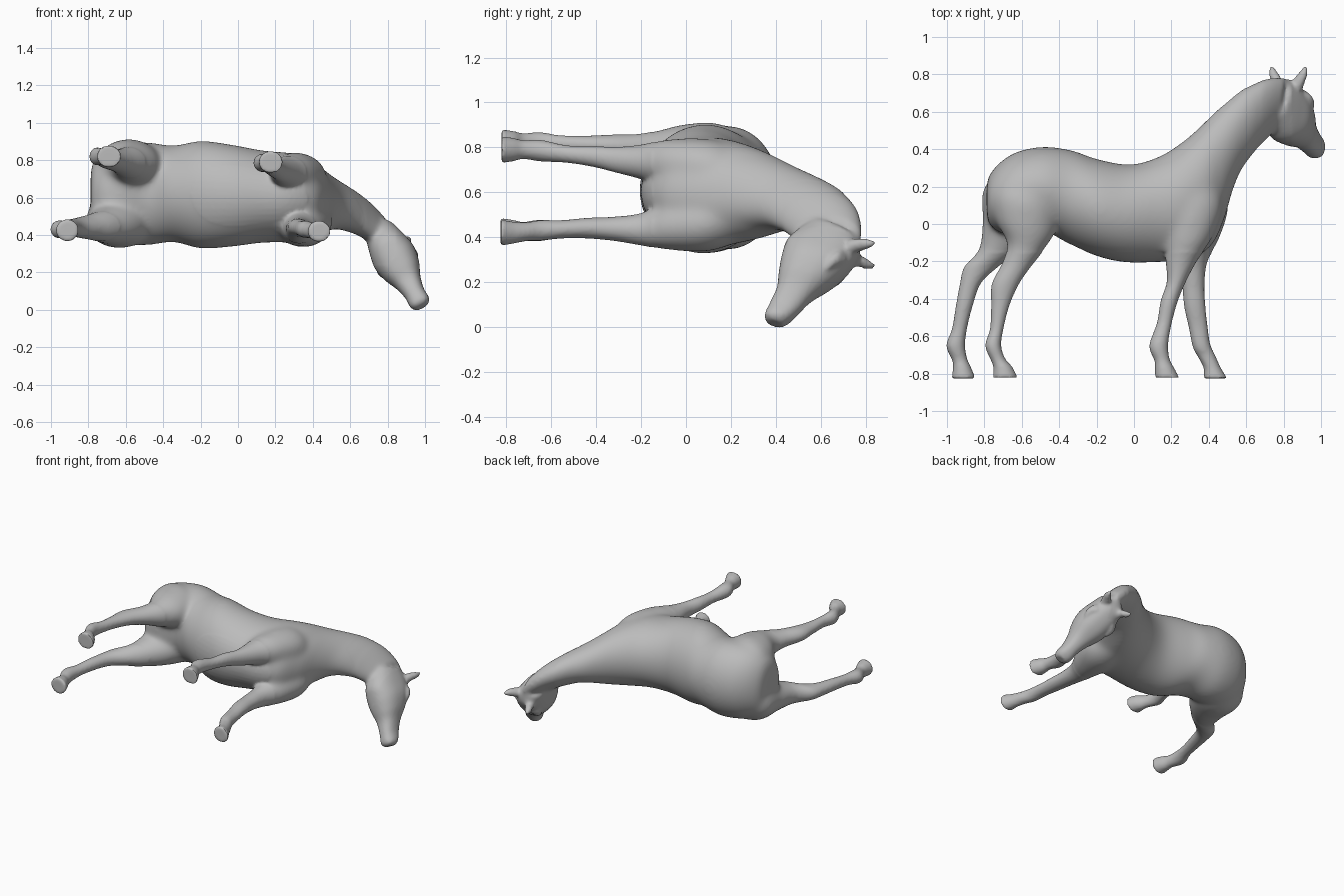
import bpy, bmesh, math
from mathutils import Vector

cube = bpy.data.objects.get("Cube")
if cube:
    bpy.data.objects.remove(cube, do_unlink=True)

grey = bpy.data.materials.new("plain_grey")
grey.use_nodes = True
COL = (0.5, 0.5, 0.5, 1)
grey.diffuse_color = COL
grey.node_tree.nodes["Principled BSDF"].inputs["Base Color"].default_value = COL
grey.node_tree.nodes["Principled BSDF"].inputs["Roughness"].default_value = 0.7

SIDES, STEPS = 48, 6
Z = Vector((0, 0, 1))


def spline(p0, p1, p2, p3, t):
    return 0.5 * (2 * p1 + (p2 - p0) * t + (2 * p0 - 5 * p1 + 4 * p2 - p3) * t * t
                  + (3 * p1 - p0 - 3 * p2 + p3) * t ** 3)


def loft(name, rings, lateral=Z, power=1.0):
    """Skin over oval rings, each given as (edge point, opposite edge point, half width)."""
    fine, n = [], len(rings)
    for i in range(n - 1):
        q = [rings[max(0, min(n - 1, i + k))] for k in (-1, 0, 1, 2)]
        for s in range(STEPS):
            fine.append([spline(*(r[k] for r in q), s / STEPS) for k in range(3)])
    fine.append(rings[-1])
    # A power below one makes the oval squarer
    oval = []
    for k in range(SIDES):
        t = 2 * math.pi * k / SIDES
        oval.append([math.copysign(abs(f) ** power, f) for f in (math.cos(t), math.sin(t))])
    bm = bmesh.new()
    loops = []
    for a, b, w in fine:
        c, h = (a + b) / 2, (a - b) / 2
        loops.append([bm.verts.new(c + h * u + lateral * w * v) for u, v in oval])
    for l0, l1 in zip(loops, loops[1:]):
        for k in range(SIDES):
            j = (k + 1) % SIDES
            bm.faces.new((l0[k], l0[j], l1[j], l1[k]))
    bm.faces.new(loops[0])
    bm.faces.new(loops[-1])
    bmesh.ops.recalc_face_normals(bm, faces=bm.faces)
    me = bpy.data.meshes.new(name)
    bm.to_mesh(me)
    bm.free()
    me.materials.append(grey)
    ob = bpy.data.objects.new(name, me)
    bpy.context.collection.objects.link(ob)
    return ob


def flat(rows):
    """Rows of (x1, y1, x2, y2, z, half width) turned into rings."""
    return [(Vector((a, b, z)), Vector((c, d, z)), w) for a, b, c, d, z, w in rows]


# Trunk and neck, from rump to poll
torso = loft("torso", flat([
    (-.788, .22, -.788, .06, .61, .12),
    (-.768, .27, -.775, .0, .61, .19),
    (-.71, .335, -.71, -.05, .62, .24),
    (-.62, .388, -.62, -.06, .62, .27),
    (-.48, .413, -.48, -.04, .62, .275),
    (-.33, .393, -.36, -.10, .62, .258),
    (-.20, .348, -.20, -.17, .615, .288),
    (-.02, .318, -.05, -.203, .61, .273),
    (.14, .363, .12, -.203, .605, .247),
    (.27, .447, .28, -.19, .60, .238),
    (.36, .527, .41, -.12, .59, .213),
    (.43, .597, .48, .02, .58, .172),
    (.50, .657, .525, .17, .57, .14),
    (.58, .722, .57, .28, .545, .125),
    (.66, .762, .63, .365, .51, .115),
    (.74, .782, .70, .445, .455, .105),
    (.81, .782, .77, .51, .395, .09)]))

# Legs: front edge, back edge, height, half width
hind_high = loft("hind_leg_upper", flat([
    (-.44, .28, -.68, .31, .70, .11),
    (-.40, .12, -.765, .18, .75, .155),
    (-.42, -.04, -.745, .03, .775, .128),
    (-.49, -.15, -.68, -.10, .785, .09),
    (-.56, -.24, -.70, -.20, .795, .064),
    (-.62, -.33, -.76, -.32, .805, .052),
    (-.667, -.44, -.764, -.44, .81, .042),
    (-.698, -.56, -.77, -.56, .815, .039),
    (-.71, -.65, -.795, -.65, .82, .048),
    (-.688, -.72, -.765, -.73, .82, .043),
    (-.65, -.765, -.752, -.765, .82, .052),
    (-.622, -.822, -.755, -.822, .82, .06)]))

hind_low = loft("hind_leg_lower", flat([
    (-.46, .28, -.68, .31, .53, .11),
    (-.44, .12, -.805, .19, .483, .15),
    (-.52, -.04, -.81, .01, .46, .115),
    (-.64, -.16, -.832, -.14, .445, .08),
    (-.74, -.24, -.908, -.23, .44, .058),
    (-.82, -.32, -.933, -.33, .44, .047),
    (-.863, -.44, -.953, -.44, .44, .042),
    (-.893, -.56, -.973, -.56, .435, .039),
    (-.903, -.65, -1.003, -.65, .43, .048),
    (-.892, -.72, -.972, -.73, .425, .043),
    (-.87, -.77, -.968, -.77, .425, .052),
    (-.847, -.827, -.975, -.827, .425, .06)]))

fore_high = loft("front_leg_upper", flat([
    (.43, .28, .22, .30, .67, .11),
    (.475, .11, .15, .12, .705, .13),
    (.42, -.07, .16, -.07, .725, .112),
    (.335, -.20, .17, -.20, .735, .077),
    (.272, -.32, .175, -.31, .745, .057),
    (.232, -.42, .143, -.41, .76, .047),
    (.202, -.53, .122, -.53, .77, .039),
    (.183, -.64, .082, -.65, .785, .048),
    (.19, -.72, .109, -.73, .79, .042),
    (.215, -.77, .112, -.77, .79, .052),
    (.242, -.822, .112, -.822, .79, .06)]))

fore_low = loft("front_leg_lower", flat([
    (.45, .28, .24, .30, .515, .115),
    (.505, .10, .20, .12, .468, .13),
    (.46, -.07, .22, -.07, .45, .108),
    (.393, -.20, .25, -.20, .435, .072),
    (.377, -.32, .258, -.32, .437, .054),
    (.382, -.44, .268, -.44, .44, .046),
    (.394, -.55, .292, -.55, .435, .041),
    (.407, -.64, .315, -.66, .43, .046),
    (.433, -.70, .342, -.71, .425, .042),
    (.465, -.77, .372, -.77, .42, .049),
    (.50, -.827, .372, -.827, .42, .059)]))

# Head, laid out in its own turned plane
FWD, LAT = Vector((.49, 0, -.872)), Vector((.872, 0, .49))


def hp(u, v, side=0.0):
    return FWD * u + Vector((0, v, 0)) + LAT * (.866 + side)


head = loft("head", [(hp(a, b), hp(c, d), w) for a, b, c, d, w in [
    (.05, .775, -.05, .56, .08),
    (.13, .772, .04, .455, .105),
    (.205, .722, .125, .427, .12),
    (.272, .655, .215, .413, .105),
    (.342, .565, .29, .405, .073),
    (.405, .51, .365, .375, .056),
    (.455, .465, .43, .35, .056),
    (.478, .43, .46, .365, .036)]], LAT, .85)

# Brow bulges and ears, mirrored across the head
extras = []
for side, s in (("left", 1), ("right", -1)):
    extras.append(loft(side + "_brow", [(hp(u + .028, v, s * o), hp(u - .04, v, s * o), w)
                                        for u, v, o, w in [
        (.17, .71, .075, .012),
        (.19, .68, .09, .028),
        (.215, .64, .09, .028),
        (.24, .60, .075, .012)]], LAT))
    extras.append(loft(side + "_ear", [(hp(u + d, v, s * o + .012), hp(u - d, v, s * o + .012), w)
                                       for u, v, o, d, w in [
        (.115, .72, .05, .034, .036),
        (.115, .765, .068, .028, .036),
        (.12, .80, .088, .023, .028),
        (.125, .84, .104, .010, .011)]], LAT))

# Fuse the parts into one skin
bpy.ops.object.select_all(action='DESELECT')
for ob in [torso, hind_high, hind_low, fore_high, fore_low, head] + extras:
    ob.select_set(True)
bpy.context.view_layer.objects.active = torso
bpy.ops.object.join()
torso.name = torso.data.name = "horse_body"
remesh = torso.modifiers.new("fuse", 'REMESH')
remesh.mode = 'VOXEL'
remesh.voxel_size = 0.01
smooth = torso.modifiers.new("soften", 'SMOOTH')
smooth.factor, smooth.iterations = 0.5, 4
for mod in ("fuse", "soften"):
    bpy.ops.object.modifier_apply(modifier=mod)

# Melt the leg and head joins into the trunk
bm = bmesh.new()
bm.from_mesh(torso.data)
for passes, test in ((30, lambda p: p.y > -.15 and p.x < .68),
                     (12, lambda p: .6 < p.x < .84 and .42 < p.y < .79 and p.z > .24)):
    soft = [v for v in bm.verts if test(v.co)]
    for _ in range(passes):
        bmesh.ops.smooth_vert(bm, verts=soft, factor=.5, use_axis_x=True,
                              use_axis_y=True, use_axis_z=True)
bm.to_mesh(torso.data)
bm.free()
bpy.ops.object.shade_smooth_by_angle(angle=math.radians(50))
